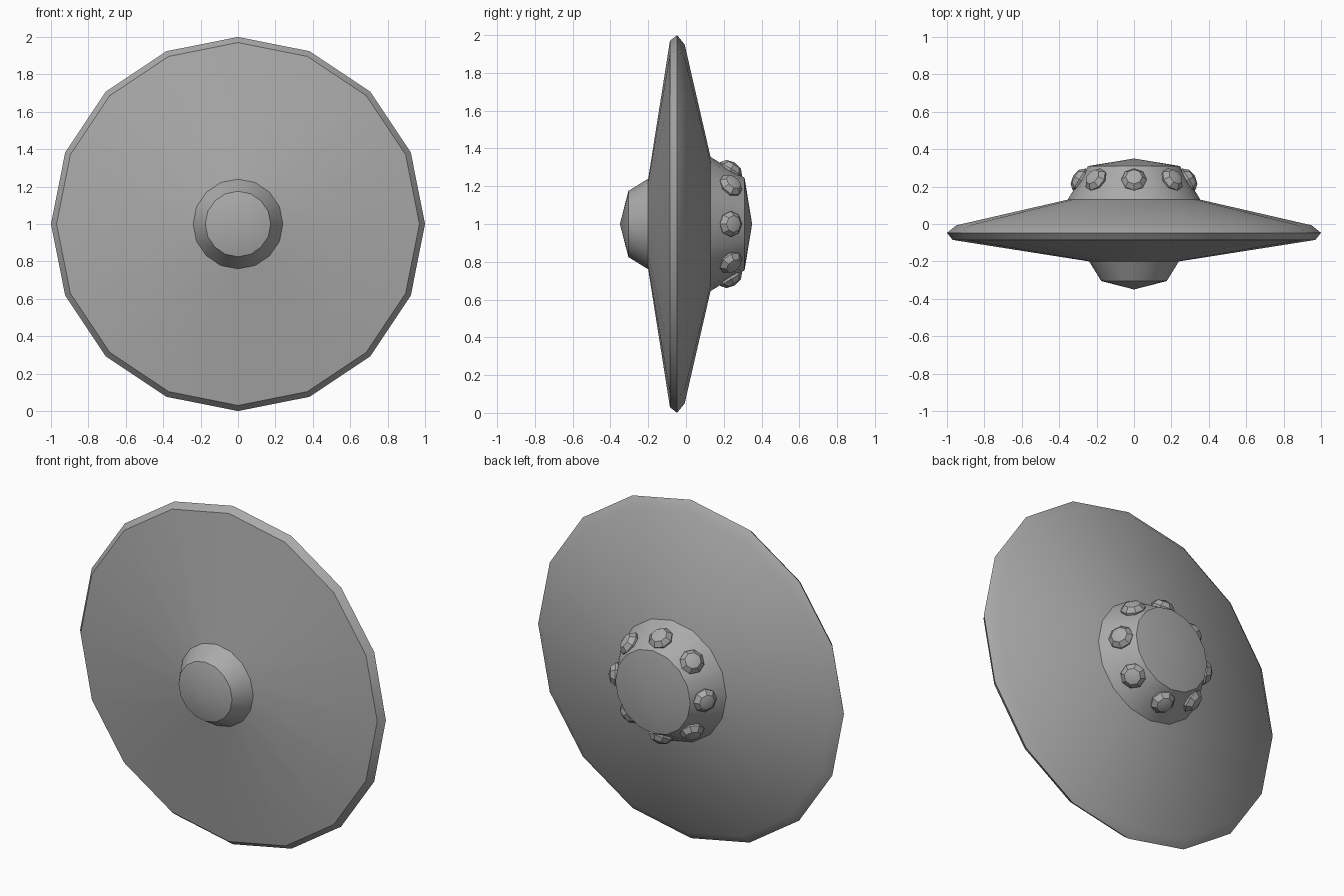
import bpy, bmesh, math
from mathutils import Matrix, Vector

if "Cube" in bpy.data.objects:
    bpy.data.objects.remove(bpy.data.objects["Cube"])

grey = bpy.data.materials.new("hull_grey")
grey.use_nodes = True
grey.diffuse_color = (0.4, 0.4, 0.4, 1)
grey.node_tree.nodes["Principled BSDF"].inputs["Base Color"].default_value = (0.4, 0.4, 0.4, 1)


def lathe(name, profile, sides, matrix, smooth=30):
    """Spin (radius, height) points about local z; radius 0 makes a pole."""
    bm = bmesh.new()
    rings = []
    for r, h in profile:
        n = sides if r > 0 else 1
        rings.append([bm.verts.new((r * math.cos(math.tau * i / sides),
                                    r * math.sin(math.tau * i / sides), h)) for i in range(n)])
    for a, b in zip(rings, rings[1:]):
        for i in range(sides):
            j = (i + 1) % sides
            quad = [a[i % len(a)], a[j % len(a)], b[j % len(b)], b[i % len(b)]]
            bm.faces.new(list(dict.fromkeys(quad)))
    bmesh.ops.holes_fill(bm, edges=bm.edges)
    bmesh.ops.recalc_face_normals(bm, faces=bm.faces)
    mesh = bpy.data.meshes.new(name)
    bm.to_mesh(mesh)
    bm.free()
    mesh.materials.append(grey)
    ob = bpy.data.objects.new(name, mesh)
    bpy.context.collection.objects.link(ob)
    ob.matrix_world = matrix
    bpy.ops.object.select_all(action='DESELECT')
    ob.select_set(True)
    bpy.context.view_layer.objects.active = ob
    bpy.ops.object.shade_smooth_by_angle(angle=math.radians(smooth))
    return ob


# Saucer hull: front nose, disc, rim and rear turret, local z pointing to +y
to_back = Matrix.Translation((0, 0, 1)) @ Matrix.Rotation(-math.pi / 2, 4, 'X')
lathe("saucer_hull", [(0, -0.35), (0.175, -0.305), (0.24, -0.2), (0.97, -0.085),
                      (1, -0.047), (0.95, -0.007), (0.355, 0.13), (0.245, 0.31), (0, 0.35)],
      16, to_back)

# Eight faceted domes around the sloping turret wall
slope = math.atan2(0.11, 0.18)
for k in range(8):
    a = math.tau * k / 8
    normal = Vector((math.cos(a) * math.cos(slope), math.sin(slope), math.sin(a) * math.cos(slope)))
    centre = Vector((math.cos(a) * 0.288, 0.236, 1 + math.sin(a) * 0.288))
    side = Vector((-math.sin(a), 0, math.cos(a)))
    frame = Matrix((side, normal.cross(side), normal)).transposed().to_4x4()
    lathe(f"turret_dome_{k + 1}", [(0.06, -0.03), (0.068, 0.005), (0.045, 0.032), (0, 0.044)],
          8, Matrix.Translation(centre) @ frame)
